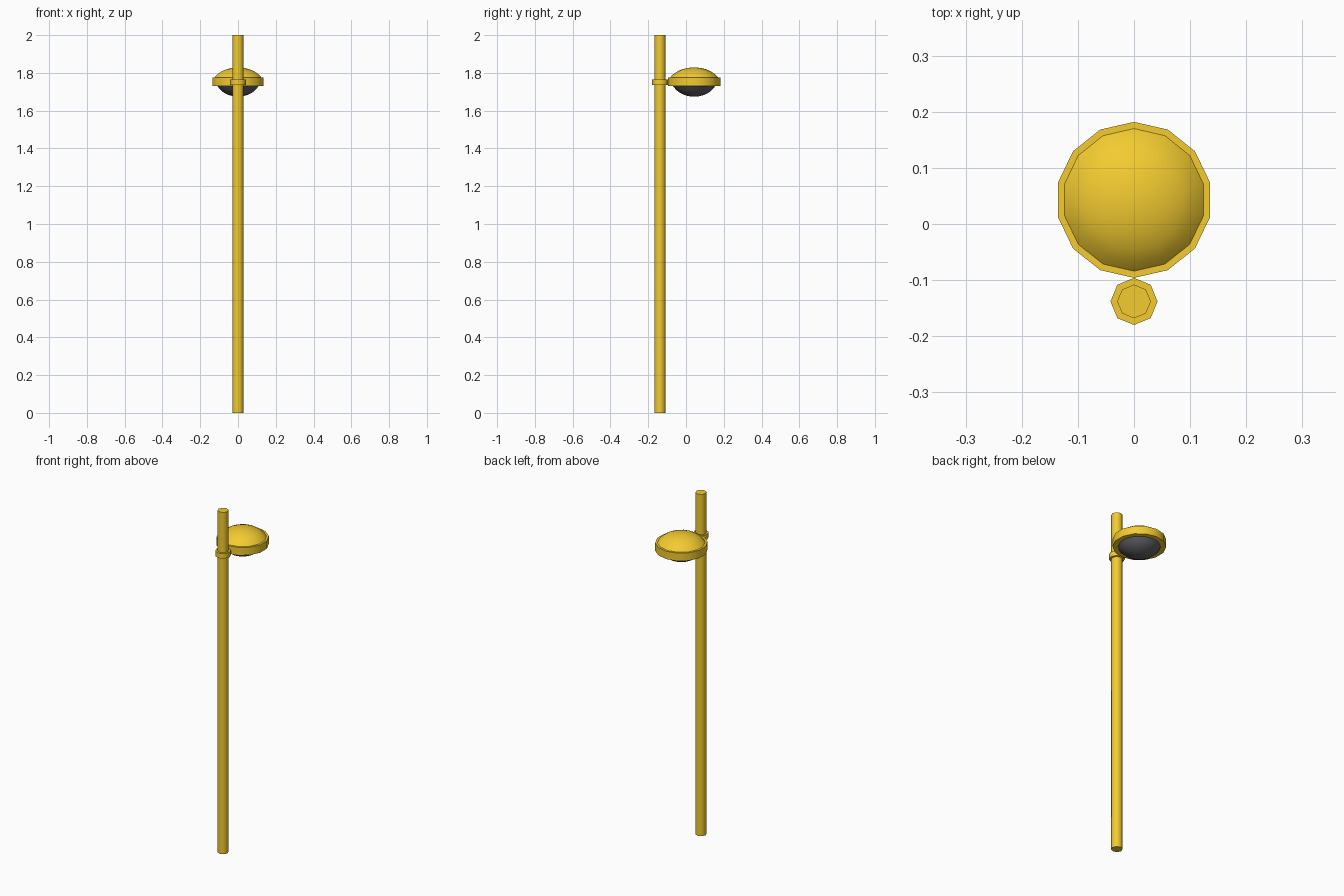
import bpy, bmesh
from math import sin, cos, pi, radians

if "Cube" in bpy.data.objects:
    bpy.data.objects.remove(bpy.data.objects["Cube"])


def material(name, color):
    m = bpy.data.materials.new(name)
    m.diffuse_color = color
    m.use_nodes = True
    m.node_tree.nodes["Principled BSDF"].inputs["Base Color"].default_value = m.diffuse_color
    return m


yellow = material("yellow_paint", (0.9, 0.6, 0.03, 1))
grey = material("grey_lens", (0.12, 0.12, 0.13, 1))


def lathe(name, profile, sides, y, mat, angle):
    """Spin an (r, z) profile about a vertical axis; r = 0 makes a tip."""
    bm = bmesh.new()
    rings = []
    for r, z in profile:
        if r < 1e-5:
            rings.append([bm.verts.new((0, 0, z))] * sides)
        else:
            rings.append([bm.verts.new((r * cos(pi / 2 + 2 * pi * i / sides),
                                        r * sin(pi / 2 + 2 * pi * i / sides), z))
                          for i in range(sides)])
    for a, b in zip(rings, rings[1:]):
        for i in range(sides):
            j = (i + 1) % sides
            bm.faces.new(list(dict.fromkeys((a[i], a[j], b[j], b[i]))))
    # flat caps on open ends
    for ring in (rings[0], rings[-1]):
        if ring[0] is not ring[1]:
            bm.faces.new(ring)
    bmesh.ops.recalc_face_normals(bm, faces=bm.faces[:])
    me = bpy.data.meshes.new(name)
    bm.to_mesh(me)
    bm.free()
    me.materials.append(mat)
    ob = bpy.data.objects.new(name, me)
    ob.location.y = y
    bpy.context.collection.objects.link(ob)
    bpy.ops.object.select_all(action='DESELECT')
    ob.select_set(True)
    bpy.context.view_layer.objects.active = ob
    bpy.ops.object.shade_smooth_by_angle(angle=radians(angle))
    return ob


def dome(radius, z, height, steps=5, start=25):
    """Profile of a shallow dome from its rim to its tip."""
    s = radians(start)
    pts = []
    for k in range(steps + 1):
        t = s + (pi / 2 - s) * k / steps
        pts.append((radius * cos(t) / cos(s),
                    z + height * (sin(t) - sin(s)) / (1 - sin(s))))
    return pts


POLE_Y, LAMP_Y = -0.138, 0.043

# Pole and its clamp
lathe("pole", [(0.03, 0), (0.03, 2)], 8, POLE_Y, yellow, 50)
lathe("pole_clamp", [(0.042, 1.735), (0.042, 1.764)], 8, POLE_Y, yellow, 50)

# Lamp housing: rim with domed lid
lathe("lamp_housing",
      [(0.11, 1.73), (0.139, 1.73), (0.139, 1.776)] + dome(0.127, 1.776, 0.053),
      14, LAMP_Y, yellow, 30)

# Lens bulging out below
lathe("lamp_lens", dome(0.112, 1.731, -0.057), 14, LAMP_Y, grey, 30)
